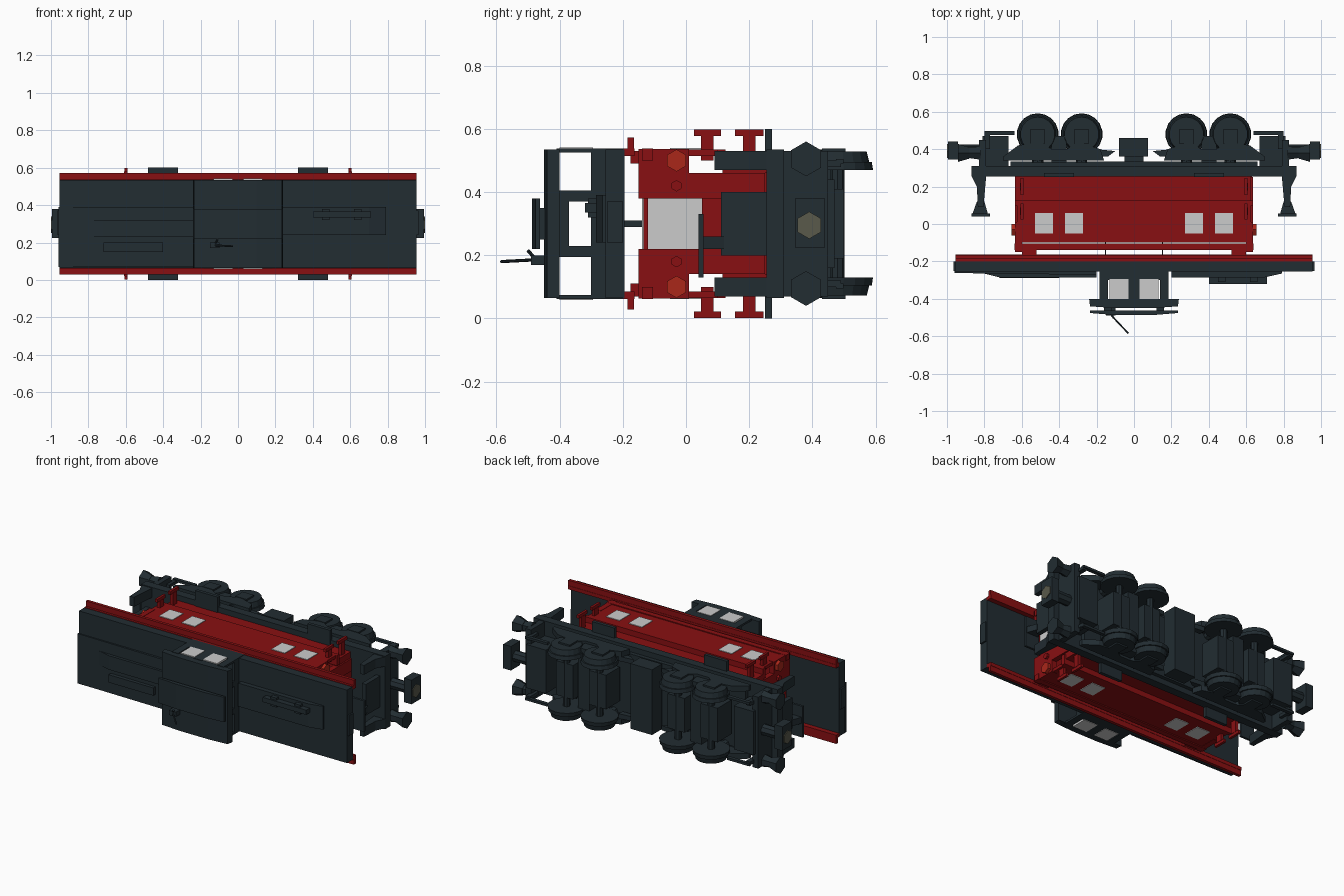
import bpy, bmesh, math
from mathutils import Vector

def mat(name, c):
    m = bpy.data.materials.new(name)
    m.diffuse_color = (*c, 1)
    return m

DARK = mat("dark_paint", (0.016, 0.026, 0.032))
RED = mat("red_paint", (0.25, 0.005, 0.006))
LAMP = mat("lamp_red", (0.4, 0.02, 0.01))
STEEL = mat("steel", (0.1, 0.1, 0.07))
ZC = 0.3  # middle of the width

def finish(name, bm, m):
    bmesh.ops.recalc_face_normals(bm, faces=bm.faces)
    me = bpy.data.meshes.new(name)
    bm.to_mesh(me)
    bm.free()
    ob = bpy.data.objects.new(name, me)
    bpy.context.collection.objects.link(ob)
    if m:
        me.materials.append(m)
    return ob

def box(name, x, y, z, m=DARK):
    bm = bmesh.new()
    bmesh.ops.create_cube(bm, size=1)
    for v in bm.verts:
        v.co = [(a[0] + a[1]) / 2 + c * (a[1] - a[0]) for a, c in zip((x, y, z), v.co)]
    return finish(name, bm, m)

def prism(name, pts, z, m=DARK):
    """xy profile extruded over the z range"""
    bm = bmesh.new()
    f = bm.faces.new([bm.verts.new((px, py, z[0])) for px, py in pts])
    r = bmesh.ops.extrude_face_region(bm, geom=[f])
    for v in r["geom"]:
        if isinstance(v, bmesh.types.BMVert):
            v.co.z = z[1]
    return finish(name, bm, m)

def rod(name, a, b, r1, r2=None, n=8, m=DARK):
    a, b = Vector(a), Vector(b)
    bm = bmesh.new()
    bmesh.ops.create_cone(bm, cap_ends=True, segments=n, radius1=r1,
                          radius2=r1 if r2 is None else r2, depth=(b - a).length)
    q = (b - a).to_track_quat('Z', 'Y')
    for v in bm.verts:
        v.co = q @ v.co + (a + b) / 2
    return finish(name, bm, m)

def span(s, a, b):
    return tuple(sorted((s * a, s * b)))

def zspan(s, a, b):
    return tuple(sorted((ZC + s * a, ZC + s * b)))

# roof deck with red side rails
box("roof_deck", (-0.955, 0.955), (-0.255, -0.195), (0.065, 0.535))
for s in (-1, 1):
    box("rail_web", (-0.955, 0.955), (-0.2, -0.163), zspan(s, 0.215, 0.238), RED)
    box("rail_flange", (-0.955, 0.955), (-0.185, -0.165), zspan(s, 0.236, 0.272), RED)
    box("deck_end_lug", span(s, 0.95, 0.965), (-0.25, -0.2), (0.24, 0.37))
    for t in (-1, 1):
        box("deck_foot", span(s, 0.52, 0.6), (-0.175, -0.13), zspan(t, 0.19, 0.23), RED)

# raised covers on the deck
prism("left_cover", [(-0.8, -0.25), (-0.8, -0.265), (-0.72, -0.285), (-0.2, -0.285), (-0.2, -0.25)], (0.23, 0.32))
prism("left_wide_cover", [(-0.96, -0.25), (-0.96, -0.262), (-0.2, -0.272), (-0.2, -0.25)], (0.07, 0.39))
box("left_vent", (-0.72, -0.4), (-0.29, -0.26), (0.15, 0.2))
prism("right_cover", [(0.2, -0.25), (0.2, -0.285), (0.7, -0.285), (0.79, -0.265), (0.79, -0.25)], (0.24, 0.39))
box("right_vent", (0.4, 0.71), (-0.32, -0.28), (0.335, 0.365))
for x in (0.45, 0.62):
    box("vent_bracket", (x, x + 0.04), (-0.31, -0.27), (0.32, 0.38))

# cab: lower walls, window frames, visor roof
for s in (-1, 1):
    box("cab_side_wall", (-0.185, 0.185), (-0.3, -0.2), zspan(s, 0.225, 0.238))
    box("cab_end_wall", span(s, 0.17, 0.185), (-0.3, -0.2), (0.065, 0.535))
    for t in (-1, 1):
        box("cab_corner_post", span(s, 0.14, 0.185), (-0.41, -0.29), zspan(t, 0.225, 0.238))
        box("cab_end_post", span(s, 0.17, 0.185), (-0.41, -0.29), zspan(t, 0.07, 0.105))
        box("cab_window", span(s, 0.03, 0.13), (-0.4, -0.295), zspan(t, 0.228, 0.241), None)
    box("cab_middle_post", (-0.03, 0.03), (-0.41, -0.29), zspan(s, 0.225, 0.238))
    box("cab_window_header", span(s, 0.17, 0.185), (-0.41, -0.37), (0.22, 0.38))
    box("roof_hanger", span(s, 0.15, 0.155), (-0.25, -0.1), (0.29, 0.31))
prism("cab_roof", [(-0.24, -0.4), (-0.235, -0.44), (-0.1, -0.45), (0.1, -0.45), (0.235, -0.44), (0.24, -0.4)],
      (0.065, 0.535))
prism("roof_hatch", [(-0.235, -0.462), (-0.235, -0.476), (-0.1, -0.487), (0.1, -0.487), (0.235, -0.476),
                     (0.235, -0.462)], (0.22, 0.38))
for s in (-1, 1):
    box("hatch_mount", span(s, 0.12, 0.16), (-0.465, -0.44), (0.25, 0.35))
box("antenna_base", (-0.15, -0.1), (-0.49, -0.44), (0.17, 0.2))
rod("antenna_stay", (-0.13, -0.47, 0.18), (-0.11, -0.5, 0.215), 0.006, n=6)
rod("antenna", (-0.12, -0.49, 0.185), (-0.03, -0.585, 0.18), 0.005, n=6)

# red body shell with light windows
for s in (-1, 1):
    box("body_side", (-0.625, 0.625), (-0.1, 0.11), zspan(s, 0.215, 0.235), RED)
    box("body_top_rim", (-0.64, 0.64), (-0.14, -0.105), zspan(s, 0.2, 0.238), RED)
    box("body_skirt", (-0.635, 0.625), (0.115, 0.265), zspan(s, 0.16, 0.2), RED)
    box("skirt_ledge", (-0.635, 0.635), (0.1, 0.125), zspan(s, 0.17, 0.235), RED)
    for x in (-0.48, -0.32, 0.32, 0.48):
        box("body_window", (x - 0.048, x + 0.048), (-0.05, 0.06), zspan(s, 0.22, 0.239), None)
    box("body_end_window", span(s, 0.6, 0.615), (-0.14, 0.05), (0.22, 0.38), None)
    box("body_end_sill", span(s, 0.6, 0.63), (0.05, 0.26), (0.2, 0.4), RED)
    for t in (-1, 1):
        box("body_end", span(s, 0.6, 0.635), (-0.15, 0.25), zspan(t, 0.08, 0.16), RED)
        box("body_end_corner", span(s, 0.6, 0.635), (-0.15, 0.01), zspan(t, 0.155, 0.237), RED)
        z = ZC + t * 0.2
        rod("headlight", (s * 0.62, -0.03, z), (s * 0.655, -0.03, z), 0.035, n=6, m=LAMP)
        rod("marker_bracket", (s * 0.62, -0.03, ZC + t * 0.12), (s * 0.65, -0.03, ZC + t * 0.12), 0.018, n=6, m=RED)
        # side brackets
        for y0, y1 in ((0.025, 0.11), (0.155, 0.245)):
            ym = (y0 + y1) / 2
            box("bracket_stem", span(s, 0.59, 0.61), (ym - 0.02, ym + 0.02), zspan(t, 0.2, 0.28), RED)
            box("bracket_head", span(s, 0.592, 0.608), (y0, y1), zspan(t, 0.278, 0.298), RED)
box("body_floor", (-0.62, 0.62), (0.24, 0.262), (0.13, 0.47), RED)
box("body_ceiling", (-0.62, 0.62), (-0.135, -0.12), (0.09, 0.51), RED)

# main frame
box("main_frame", (-0.87, 0.87), (0.255, 0.31), (0.065, 0.535))
box("frame_lower_plate", (-0.66, 0.66), (0.31, 0.335), (0.1, 0.5))
box("centre_tank", (-0.08, 0.075), (0.36, 0.46), (0.09, 0.51))
box("tank_hanger", (-0.05, 0.05), (0.31, 0.37), (0.15, 0.45))

for s in (-1, 1):
    # running boards and end posts
    box("step_board", span(s, 0.32, 0.48), (0.25, 0.272), (0.0, 0.6))
    box("end_pillar", span(s, 0.805, 0.835), (0.11, 0.26), (0.2, 0.4))
    box("end_shelf", span(s, 0.77, 0.87), (0.04, 0.055), (0.13, 0.33))
    prism("shelf_support", [(s * 0.78, 0.05), (s * 0.865, 0.05), (s * 0.84, 0.12), (s * 0.8, 0.12)], (0.22, 0.26))
    for t in (-1, 1):
        prism("end_post", [(s * 0.805, 0.09), (s * 0.835, 0.09), (s * 0.84, 0.2), (s * 0.87, 0.26), (s * 0.79, 0.26)],
              zspan(t, 0.17, 0.23))
    # end box, coupler, buffers
    box("end_box", span(s, 0.67, 0.81), (0.31, 0.47), (0.16, 0.44))
    box("buffer_beam", span(s, 0.79, 0.83), (0.3, 0.45), (0.07, 0.53))
    rod("coupler_shank", (s * 0.82, 0.39, ZC), (s * 0.95, 0.39, ZC), 0.035)
    box("coupler_head", span(s, 0.94, 0.995), (0.345, 0.44), (0.225, 0.38))
    rod("coupler_face", (s * 0.98, 0.39, ZC - 0.005), (s * 1.0, 0.39, ZC - 0.005), 0.043, n=6, m=STEEL)
    for t in (-1, 1):
        z = ZC + t * 0.205
        rod("buffer_sleeve", (s * 0.82, 0.38, z), (s * 0.89, 0.38, z), 0.042, 0.03, n=6)
        rod("buffer_head", (s * 0.88, 0.38, z), (s * 0.94, 0.38, z), 0.035, 0.055, n=6)
        box("guard_bar", span(s, 0.64, 0.8), (0.475, 0.498), zspan(t, 0.19, 0.205))
        box("guard_stay", span(s, 0.77, 0.8), (0.4, 0.49), zspan(t, 0.18, 0.2))
    # bogie
    box("bogie_bolster", span(s, 0.36, 0.44), (0.33, 0.47), (0.08, 0.52))
    for t in (-1, 1):
        prism("bogie_side_frame", [(s * x, y) for x, y in
              ((0.16, 0.34), (0.18, 0.4), (0.3, 0.44), (0.36, 0.4), (0.44, 0.4), (0.5, 0.44),
               (0.62, 0.42), (0.7, 0.36), (0.7, 0.34))], zspan(t, 0.2, 0.235))
        prism("brake_arm", [(s * 0.14, 0.36), (s * 0.1, 0.39), (s * 0.2, 0.4), (s * 0.2, 0.36)], zspan(t, 0.17, 0.2))
    for x in (0.28, 0.515):
        cx, cy = s * x, 0.48
        rod("axle", (cx, cy, 0.08), (cx, cy, 0.52), 0.022)
        box("traction_motor", (cx - 0.06, cx + 0.06), (0.36, 0.5), (0.19, 0.41))
        for t in (-1, 1):
            def p(d):
                return (cx, cy, ZC + t * d)
            rod("wheel_flange", p(0.17), p(0.195), 0.112, 0.108, n=18)
            rod("wheel_tread", p(0.195), p(0.228), 0.1, 0.092, n=18)
            box("axle_box", (cx - 0.04, cx + 0.04), (0.43, 0.505), zspan(t, 0.22, 0.238))
            rod("spring", (cx, 0.33, ZC + t * 0.2), (cx, 0.44, ZC + t * 0.2), 0.03)
